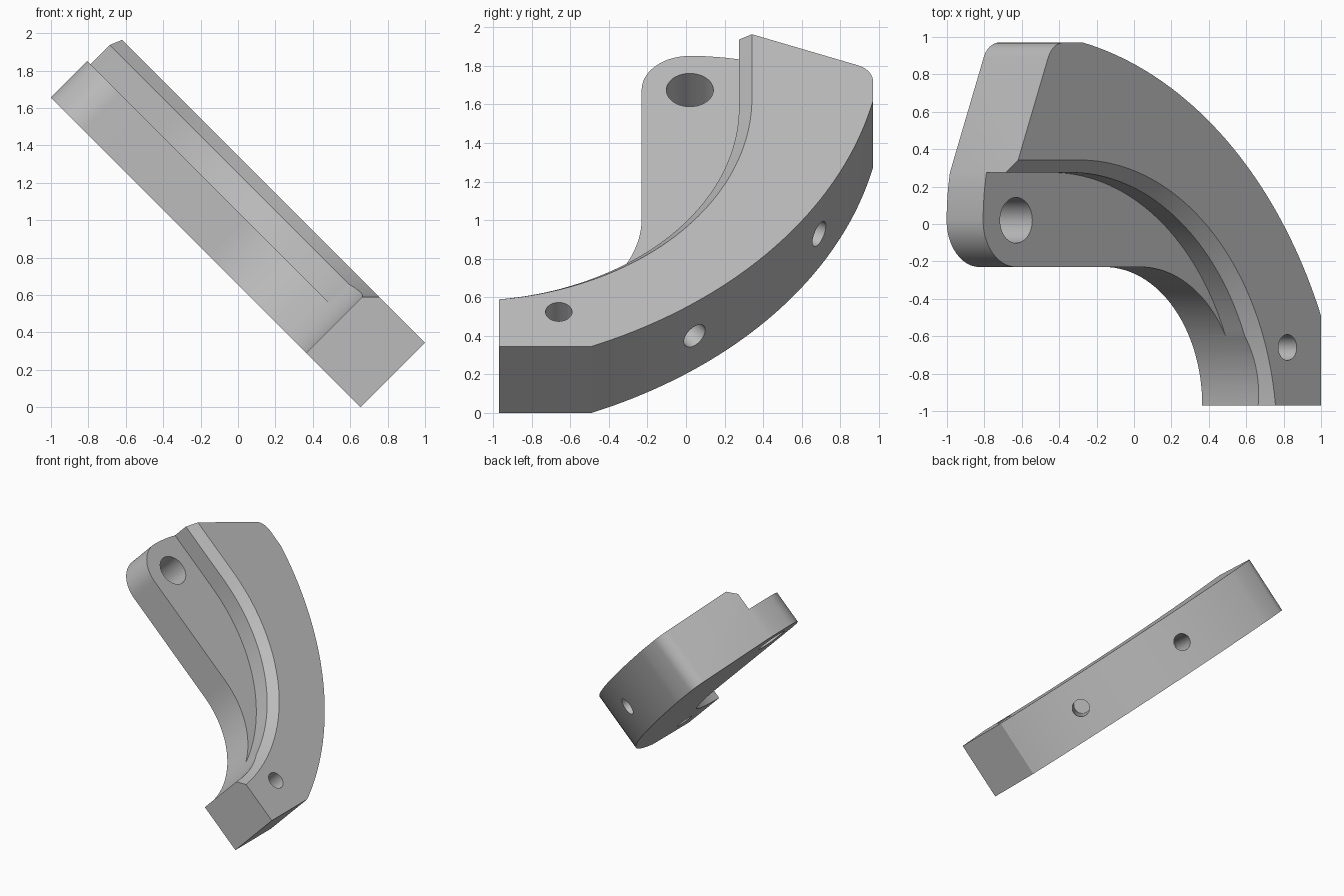
import bpy
import bmesh
from math import sin, cos, radians, sqrt, atan2
from mathutils import Matrix, Vector

cube = bpy.data.objects.get("Cube")
if cube:
    bpy.data.objects.remove(cube, do_unlink=True)

# Plate frame: a runs along y, b up the slope, c out of the plate
H = sqrt(0.5)
TILT = Matrix(((0, -H, H, 0), (1, 0, 0, 0), (0, H, H, 0), (0, 0, 0, 1)))
BOTTOM, FLOOR, CHAMFER, TOP = 0.463, 0.739, 0.884, 0.951

metal = bpy.data.materials.new("light grey metal")
metal.use_nodes = True
grey = (0.5, 0.5, 0.5, 1)
metal.diffuse_color = grey
metal.node_tree.nodes["Principled BSDF"].inputs["Base Color"].default_value = grey


def arc(center, radius, start, end, steps):
    """Points of an arc in the plate plane, angles in degrees."""
    angles = [radians(start + (end - start) * i / steps) for i in range(steps + 1)]
    return [(center[0] + radius * cos(t), center[1] + radius * sin(t)) for t in angles]


def loft(name, layers):
    """Solid through layers of (height, outline), all with equal point counts."""
    bm = bmesh.new()
    rings = [[bm.verts.new((a, b, c)) for a, b in pts] for c, pts in layers]
    for low, high in zip(rings, rings[1:]):
        for i in range(len(low)):
            j = (i + 1) % len(low)
            bm.faces.new((low[i], low[j], high[j], high[i]))
    bm.faces.new(rings[0])
    bm.faces.new(rings[-1])
    return finish(name, bm)


def rod(name, center, direction, radius, length):
    """Cylinder used to drill a hole."""
    bm = bmesh.new()
    turn = Vector(direction).to_track_quat('Z', 'Y').to_matrix().to_4x4()
    bmesh.ops.create_cone(bm, cap_ends=True, segments=48, radius1=radius,
                          radius2=radius, depth=length,
                          matrix=Matrix.Translation(center) @ turn)
    return finish(name, bm)


def finish(name, bm):
    bmesh.ops.recalc_face_normals(bm, faces=bm.faces)
    mesh = bpy.data.meshes.new(name)
    bm.to_mesh(mesh)
    bm.free()
    mesh.transform(TILT)
    mesh.materials.append(metal)
    obj = bpy.data.objects.new(name, mesh)
    bpy.context.collection.objects.link(obj)
    return obj


def cut(obj, cutter):
    mod = obj.modifiers.new("cut", 'BOOLEAN')
    mod.operation = 'DIFFERENCE'
    mod.solver = 'EXACT'
    mod.object = cutter
    bpy.context.view_layer.objects.active = obj
    bpy.ops.object.modifier_apply(modifier=mod.name)
    bpy.data.objects.remove(cutter, do_unlink=True)


# Curved plate outline: outer sweep, rounded back corner, eye end, inner sweep
outer_center, outer_radius = Vector((-1.524, 1.868)), 2.55
sweep_ends = [Vector(p) - outer_center for p in ((-0.49, -0.463), (0.97, 1.336))]
first, last = [atan2(p.y, p.x) * 180 / 3.14159265 for p in sweep_ends]
outline = [(-0.97, -0.463)]
outline += arc(outer_center, outer_radius, first, last, 40)
outline += arc((0.843, 1.482), 0.127, 0, 67.5, 10)
outline += [(0.275, 1.855), (0.19, 1.869), (0.1, 1.878)]
outline += arc((0.02, 1.63), 0.25, 90, 180, 20)
outline += arc((-0.97, 0.687), 0.74, 0, -90, 32)
bracket = loft("curved_bracket", [(BOTTOM, outline), (TOP, outline)])


# Recessed step with a chamfered curved shoulder
def shoulder(offset):
    points = arc((-1.145, 1.358), 1.42 + offset, -90, 0, 48)
    return points + [(0.275 + offset, 2.3), (-1.145, 2.3)]


rise = TOP - CHAMFER
cut(bracket, loft("step_cutter", [(FLOOR, shoulder(0)), (CHAMFER, shoulder(0)),
                                  (TOP + rise, shoulder(2 * rise))]))

# Through holes: large eye and small mounting hole
for a, b, radius in ((0.02, 1.63, 0.122), (-0.66, -0.21, 0.069)):
    cut(bracket, rod("hole_cutter", (a, b, 0.7), (0, 0, 1), radius, 1.2))

# Blind holes drilled inward from the outer edge
for a, b in ((0.05, -0.148), (0.7, 0.601)):
    inward = (outer_center - Vector((a, b))).normalized()
    center = (a + inward.x * 0.1, b + inward.y * 0.1, 0.707)
    cut(bracket, rod("hole_cutter", center, (inward.x, inward.y, 0), 0.07, 0.6))

# Smooth curves, sharp edges
bpy.ops.object.select_all(action='DESELECT')
bracket.select_set(True)
bpy.context.view_layer.objects.active = bracket
bpy.ops.object.shade_smooth_by_angle(angle=radians(20))
